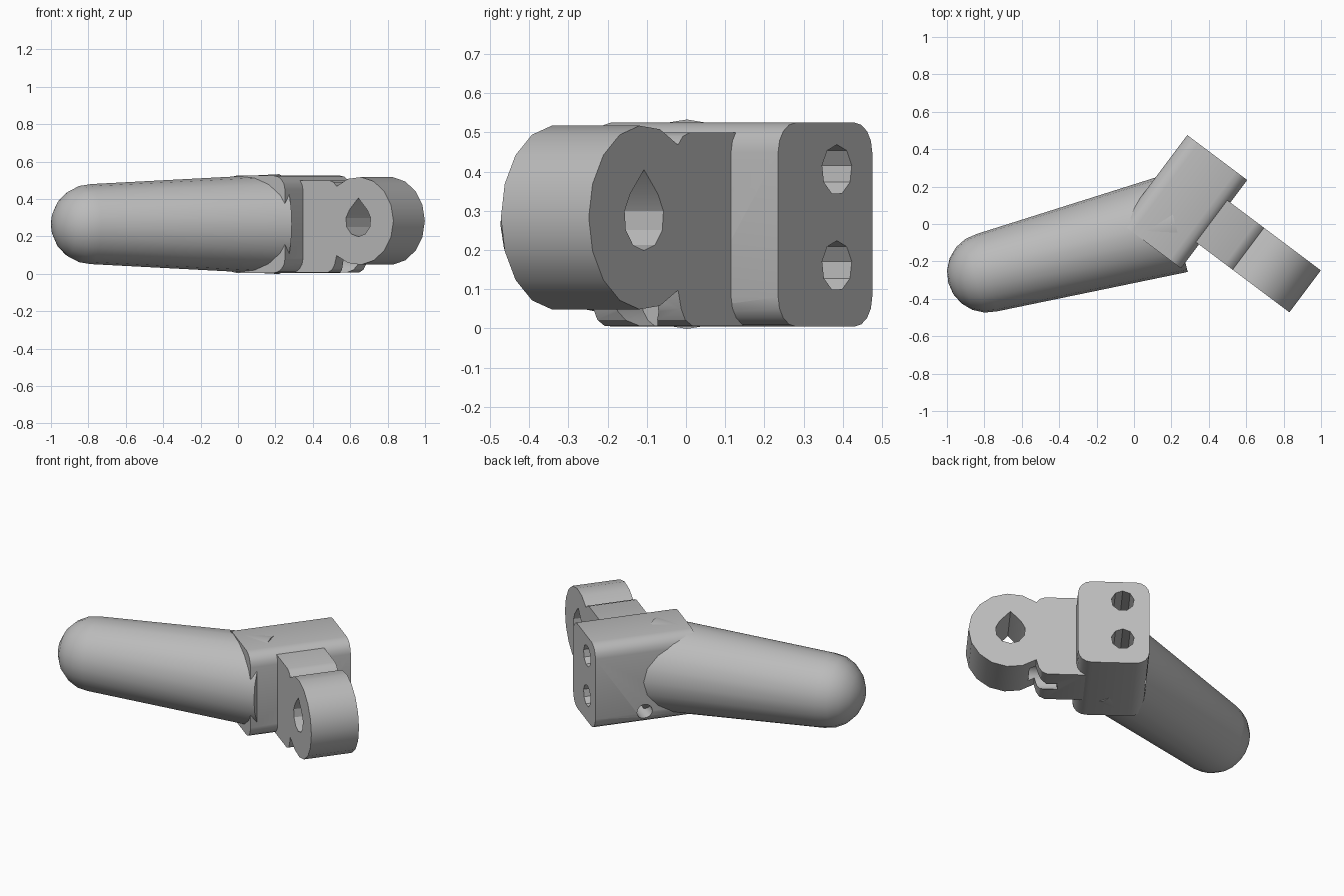
import bpy, bmesh, math
from mathutils import Matrix, Vector

cube = bpy.data.objects.get("Cube")
if cube:
    bpy.data.objects.remove(cube, do_unlink=True)

grey = bpy.data.materials.new("plain_grey")
grey.use_nodes = True
COLOUR = (0.5, 0.5, 0.5, 1)
grey.diffuse_color = COLOUR
grey.node_tree.nodes["Principled BSDF"].inputs["Base Color"].default_value = COLOUR

# Block frame: local x runs out to the lug, local y runs along the block
FRAME = Matrix.Translation((0.605, 0.235, 0)) @ Matrix.Rotation(-math.atan2(3, 4), 4, 'Z')


def make(name, bm, matrix):
    bmesh.ops.recalc_face_normals(bm, faces=bm.faces)
    mesh = bpy.data.meshes.new(name)
    bm.to_mesh(mesh)
    bm.free()
    mesh.transform(matrix)
    mesh.materials.append(grey)
    obj = bpy.data.objects.new(name, mesh)
    bpy.context.collection.objects.link(obj)
    return obj


def extrude(name, points, y0, y1, matrix=FRAME):
    """Extrude an x-z outline along y."""
    bm = bmesh.new()
    face = bm.faces.new([bm.verts.new((x, y0, z)) for x, z in points])
    new = bmesh.ops.extrude_face_region(bm, geom=[face])["geom"]
    bmesh.ops.translate(bm, vec=(0, y1 - y0, 0),
                        verts=[g for g in new if isinstance(g, bmesh.types.BMVert)])
    return make(name, bm, matrix)


def arc(cx, cz, r, start, end, steps):
    angles = [math.radians(start + (end - start) * i / steps) for i in range(steps + 1)]
    return [(cx + r * math.cos(a), cz + r * math.sin(a)) for a in angles]


def cut(target, cutter):
    cutter.hide_render = True
    mod = target.modifiers.new("cut", 'BOOLEAN')
    mod.operation = 'DIFFERENCE'
    mod.solver = 'EXACT'
    mod.object = cutter
    bpy.context.view_layer.objects.active = target
    bpy.ops.object.modifier_apply(modifier=mod.name)
    bpy.data.objects.remove(cutter, do_unlink=True)


def smooth(obj, degrees):
    bpy.ops.object.select_all(action='DESELECT')
    obj.select_set(True)
    bpy.context.view_layer.objects.active = obj
    bpy.ops.object.shade_smooth_by_angle(angle=math.radians(degrees))


def bore(r, z, y, x0, x1):
    """Round cutter running along local x."""
    turn = FRAME @ Matrix.Translation((0, y, 0)) @ Matrix.Rotation(-math.pi / 2, 4, 'Z')
    return extrude("bore", arc(0, z, r, 0, 360, 16)[:-1], x0, x1, turn)


# Mounting block with four long rounded edges
R, LOW, HIGH, WIDE = 0.075, 0.005, 0.525, 0.4
outline = []
for cx, cz, a in ((-R, HIGH - R, 0), (R - WIDE, HIGH - R, 90),
                  (R - WIDE, LOW + R, 180), (-R, LOW + R, 270)):
    outline += arc(cx, cz, R, a, a + 90, 4)
block = extrude("mounting_block", outline, -0.59, 0)

# Two screw holes in the end of the block
for z in (0.16, 0.405):
    cut(block, extrude("screw_hole", arc(-0.25, z, 0.064, 90, 450, 9)[:-1], -0.25, 0.1))

# Hinge lug: neck and ring in one outline
CX, CZ = 0.37, 0.283
outline = [(-0.05, 0.007), (0.165, 0.007), (0.195, 0.022), (0.212, 0.05)]
outline += arc(CX, CZ, 0.235, -128, 128, 12)
outline += [(0.205, 0.49), (0.175, 0.5), (-0.05, 0.5)]
lug = extrude("hinge_lug", outline, -0.43, -0.15)

# Teardrop pin hole through the ring
drop = arc(CX, CZ, 0.084, 135, 405, 8) + [(CX, CZ + 0.122)]
cut(lug, extrude("pin_hole", drop, -0.6, 0.1))

# Low cross bore through the block and the neck
cut(block, bore(0.045, 0.085, -0.29, -0.6, 0.1))
cut(lug, bore(0.07, 0.07, -0.29, 0.1, 0.26))

# Tapered handle with a domed tip, turned about its axis
TIP = 0.214
profile = [(-TIP * math.cos(a), TIP * math.sin(a))
           for a in (math.pi / 2 * i / 5 for i in range(6))] + [(1.04, 0.267), (1.04, 0)]
bm = bmesh.new()
verts = [bm.verts.new((x, 0, r)) for x, r in profile]
edges = [bm.edges.new(pair) for pair in zip(verts, verts[1:])]
bmesh.ops.spin(bm, geom=verts + edges, cent=(0, 0, 0), axis=(1, 0, 0),
               angle=math.tau, steps=20, use_duplicate=False)
bmesh.ops.remove_doubles(bm, verts=bm.verts, dist=0.0005)
handle = make("handle", bm, Matrix.Translation((-0.786, -0.26, 0.266))
              @ Matrix.Rotation(math.radians(14.6), 4, 'Z'))

for obj in (block, lug, handle):
    smooth(obj, 32)
